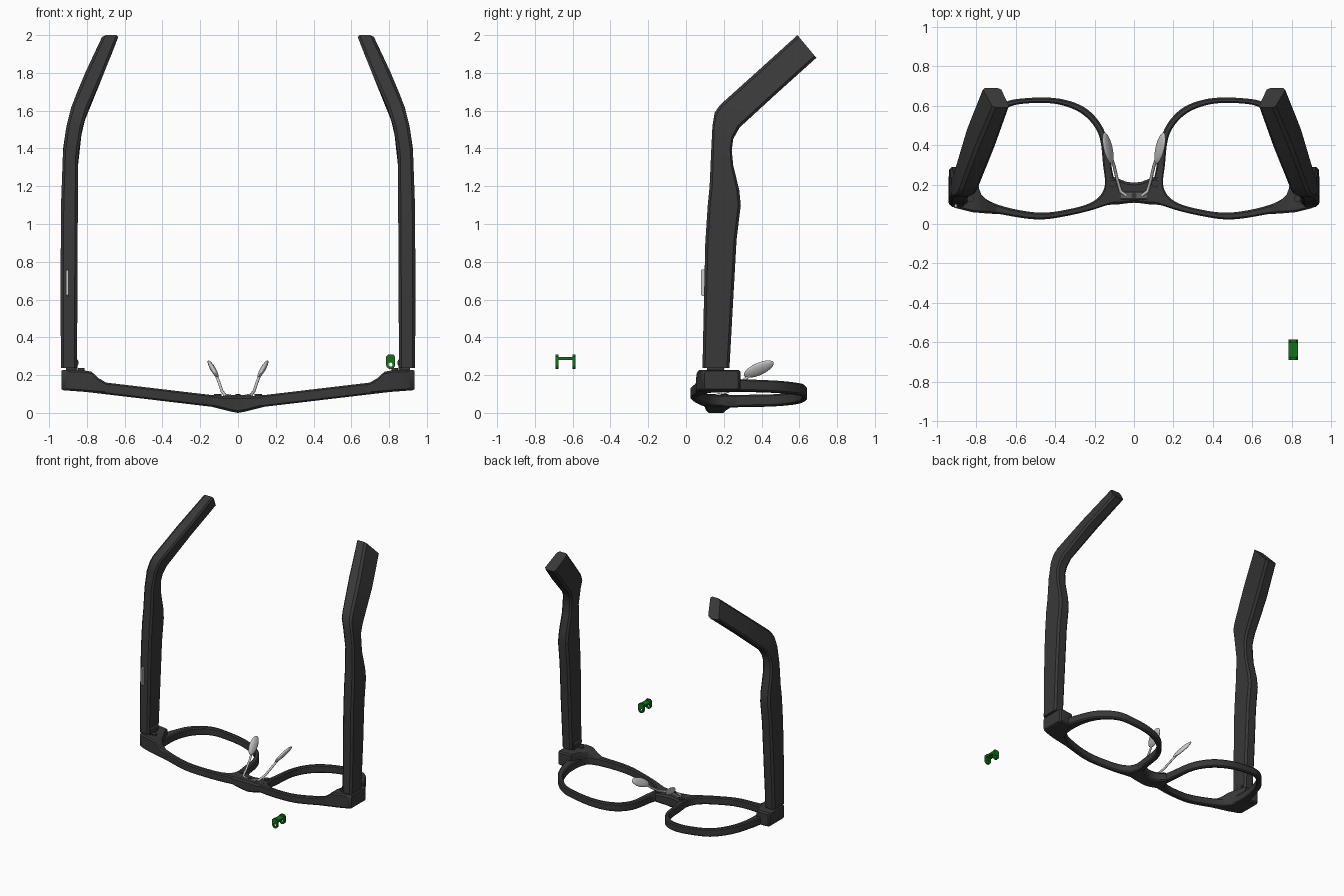
import bpy, bmesh, math
from mathutils import Vector, Matrix

if "Cube" in bpy.data.objects:
    bpy.data.objects.remove(bpy.data.objects["Cube"])


def material(name, rgb):
    m = bpy.data.materials.new(name)
    m.diffuse_color = (*rgb, 1)
    m.use_nodes = True
    m.node_tree.nodes["Principled BSDF"].inputs["Base Color"].default_value = m.diffuse_color
    return m


DARK = material("dark_acetate", (0.04, 0.04, 0.04))
STEEL = material("dark_metal", (0.12, 0.12, 0.12))
GREEN = material("green_plastic", (0.008, 0.16, 0.012))


def finish(name, bm, mat=None, mirror=False, angle=35):
    bmesh.ops.recalc_face_normals(bm, faces=bm.faces)
    me = bpy.data.meshes.new(name)
    bm.to_mesh(me)
    bm.free()
    ob = bpy.data.objects.new(name, me)
    bpy.context.collection.objects.link(ob)
    if mat:
        me.materials.append(mat)
    bpy.ops.object.select_all(action='DESELECT')
    ob.select_set(True)
    bpy.context.view_layer.objects.active = ob
    bpy.ops.object.shade_smooth_by_angle(angle=math.radians(angle))
    if mirror:
        ob.modifiers.new("mirror", 'MIRROR')
    return ob


def loft(name, rings, closed=False, **kw):
    bm = bmesh.new()
    vs = [[bm.verts.new(p) for p in r] for r in rings]
    n = len(vs[0])
    for i in range(len(vs) if closed else len(vs) - 1):
        a, b = vs[i], vs[(i + 1) % len(vs)]
        for j in range(n):
            k = (j + 1) % n
            bm.faces.new((a[j], a[k], b[k], b[j]))
    if not closed:
        bm.faces.new(vs[0])
        bm.faces.new(vs[-1])
    return finish(name, bm, **kw)


def chamfered(w, h, c):
    """Chamfered rectangle in 0..1 coordinates for a w by h section."""
    a, b = c / w, c / h
    return [(a, 0), (1 - a, 0), (1, b), (1, 1 - b), (1 - a, 1), (a, 1), (0, 1 - b), (0, b)]


def spline(pts, steps):
    """Closed Catmull-Rom curve."""
    out, n = [], len(pts)
    for i in range(n):
        a, b, c, d = (Vector(pts[(i + k) % n]) for k in (-1, 0, 1, 2))
        for s in range(steps):
            t = s / steps
            out.append(0.5 * (2 * b + (c - a) * t + (2 * a - 5 * b + 4 * c - d) * t * t
                              + (3 * b - a - 3 * c + d) * t ** 3))
    return out


def interp(table, z):
    for (z0, v0), (z1, v1) in zip(table, table[1:]):
        if z <= z1:
            return v0 + (v1 - v0) * (z - z0) / (z1 - z0)
    return table[-1][1]


def boxes(sections, c):
    """Rings across x from (x, y0, y1, z0, z1)."""
    return [[(x, y0 + u * (y1 - y0), z0 + v * (z1 - z0))
             for u, v in chamfered(y1 - y0, z1 - z0, c)] for x, y0, y1, z0, z1 in sections]


def cylinder(name, centre, r, h, axis='Z', **kw):
    bm = bmesh.new()
    rot = Matrix.Rotation(math.pi / 2, 4, 'X') if axis == 'Y' else Matrix()
    bmesh.ops.create_cone(bm, cap_ends=True, segments=20, radius1=r, radius2=r, depth=h,
                          matrix=Matrix.Translation(centre) @ rot)
    return finish(name, bm, **kw)


def box(name, lo, hi, c, **kw):
    return loft(name, boxes([(x, lo[1], hi[1], lo[2], hi[2]) for x in (lo[0], hi[0])], c), **kw)


# Lens rims: paired inner and outer outlines
inner = [(.157, .30), (.18, .455), (.26, .556), (.386, .607), (.538, .612), (.65, .585),
         (.74, .49), (.785, .36), (.79, .22), (.766, .14), (.665, .09), (.487, .058),
         (.335, .074), (.208, .114), (.15, .185)]
outer = [(.112, .28), (.145, .46), (.235, .58), (.375, .635), (.55, .638), (.67, .61),
         (.775, .51), (.83, .385), (.86, .25), (.84, .085), (.68, .05), (.487, .023),
         (.32, .045), (.17, .085), (.09, .13)]
rings = []
for p, q in zip(spline(inner, 6), spline(outer, 6)):
    ring = []
    for u, v in chamfered((q - p).length, .062, .008):
        m = p.lerp(q, u)
        ring.append((m.x, m.y, .047 + .118 * m.x + (v - .5) * .062))
    rings.append(ring)
loft("lens_rims", rings, closed=True, mat=DARK, mirror=True)

# Bridge between the rims
half = [(.035, .105, .213, .006, .088), (.075, .1, .228, .016, .089), (.13, .097, .25, .03, .094)]
loft("bridge", boxes([(-x, *r) for x, *r in half[::-1]] + [(0, .108, .21, 0, .087)] + half, .012), mat=DARK)

# End pieces at the hinge corners
loft("end_pieces", boxes([(.68, .05, .09, .1, .15), (.74, .053, .115, .105, .185),
                          (.775, .056, .15, .108, .218), (.82, .06, .28, .112, .226),
                          (.9, .08, .288, .118, .228), (.925, .09, .285, .12, .228),
                          (.935, .098, .275, .126, .222)], .01), mat=DARK, mirror=True)

# Temples: front and back edge in (y, z), x read from the height
front = [(.087, .237), (.095, .6), (.102, .9), (.115, 1.1), (.125, 1.2), (.133, 1.38),
         (.14, 1.52), (.152, 1.59), (.18, 1.63), (.38, 1.81), (.59, 2.0)]
back = [(.23, .237), (.25, .6), (.268, .92), (.29, 1.1), (.282, 1.18), (.25, 1.31),
        (.242, 1.39), (.25, 1.45), (.283, 1.51), (.49, 1.70), (.69, 1.88)]
x_out = [(0, .935), (.6, .94), (1.1, .937), (1.4, .926), (1.52, .908), (1.63, .88), (1.81, .805), (2, .715)]
x_in = [(0, .855), (.6, .85), (1.1, .848), (1.42, .845), (1.53, .82), (1.62, .79), (1.82, .70), (2, .63)]
rings = []
for f, b in zip(front, back):
    f, b = Vector(f), Vector(b)
    ring = []
    for u, v in chamfered(.085, (b - f).length, .014):
        y, z = f.lerp(b, v)
        xi, xo = interp(x_in, z), interp(x_out, z)
        ring.append((xi + u * (xo - xi), y, z))
    rings.append(ring)
loft("temples", rings, mat=DARK, mirror=True)

# Hinges between end pieces and temples
cylinder("hinge_knuckles", (.868, .155, .265), .024, .1, 'Y', mat=DARK, mirror=True)
box("hinge_leaves", (.85, .11, .2), (.91, .2, .26), .006, mat=DARK, mirror=True)
cylinder("hinge_pins", (.868, .155, .265), .01, .112, 'Y', mat=STEEL, mirror=True)
cylinder("hinge_screws", (.83, .13, .228), .018, .02, mat=DARK, mirror=True)

# Button on one temple
box("temple_button", (-.911, .08, .62), (-.897, .11, .76), .005)

# Nose piece: mounting plate, screws, wire arms and pads
box("nose_plate", (-.065, .125, .08), (.065, .165, .095), .005, mat=STEEL)
cylinder("nose_plate_screw", (0, .145, .093), .014, .012, mat=DARK)
cylinder("rim_rivets", (.107, .205, .09), .019, .022, mat=DARK, mirror=True)

path = [Vector(p) for p in ((.04, .145, .09), (.068, .165, .093), (.085, .225, .115),
                            (.1, .29, .16), (.125, .37, .225))]
rings = []
for i, p in enumerate(path):
    d = (path[min(i + 1, 4)] - path[max(i - 1, 0)]).normalized()
    s = d.cross(Vector((0, 0, 1))).normalized()
    t = s.cross(d)
    rings.append([p + .008 * (math.cos(a) * s + math.sin(a) * t)
                  for a in (k * math.pi / 4 for k in range(8))])
loft("nose_pad_arms", rings, mirror=True, angle=50)

axis = Vector((.04, .15, .07)).normalized()
normal = axis.cross(Vector((.5, 0, .85))).normalized()
side = normal.cross(axis)
frame = Matrix((side, normal, axis)).transposed().to_4x4()
bm = bmesh.new()
bmesh.ops.create_uvsphere(bm, u_segments=24, v_segments=14, radius=1,
                          matrix=Matrix.Translation((.132, .385, .232)) @ frame
                          @ Matrix.Diagonal((.036, .014, .088, 1)))
finish("nose_pads", bm, mirror=True, angle=60)

# Loose green hinge clip: two pierced lugs and a cross plate
CX, HZ, R = .808, .256, .024
for name, y in (("clip_lug_front", -.69), ("clip_lug_back", -.60)):
    rings = []
    for k in range(24):
        a = k * math.pi / 12
        c, s = math.cos(a), math.sin(a)
        r = R if s <= 1e-6 else min(R / max(abs(c), 1e-6), .052 / s)
        rings.append([(CX + q * c, yy, HZ + q * s)
                      for q, yy in ((.011, y), (r, y), (r, y + .015), (.011, y + .015))])
    loft(name, rings, closed=True, mat=GREEN)
box("clip_cross_plate", (CX - R, -.68, .279), (CX + R, -.595, .295), .004, mat=GREEN)
